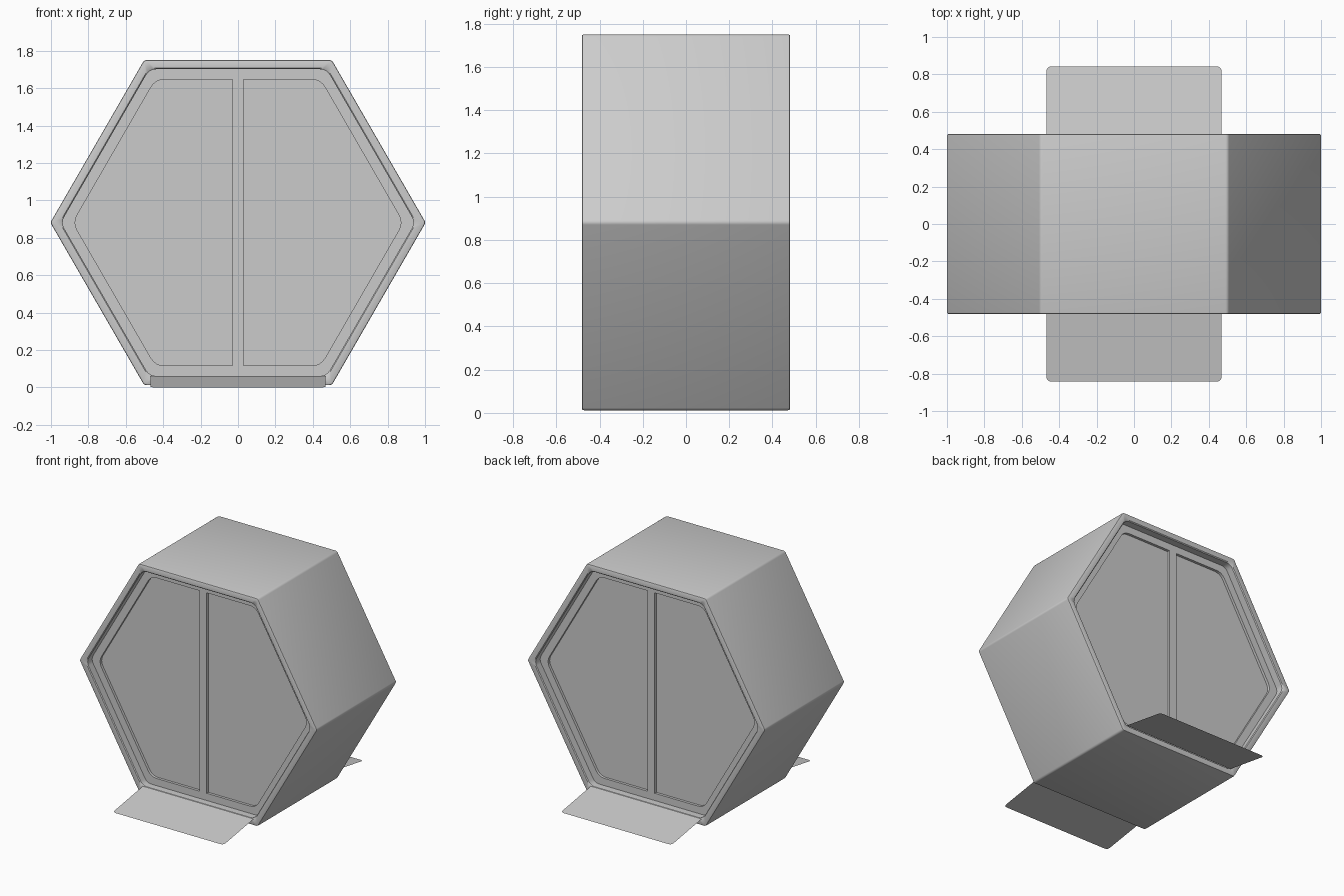
import bpy
import math

if "Cube" in bpy.data.objects:
    bpy.data.objects.remove(bpy.data.objects["Cube"])

CZ = 0.881     # height of the hexagon centre
STEPS = 4      # segments per rounded corner


def hexagon(apothem, radius, y):
    """Rounded hexagon in the xz plane, flat side on top."""
    pts = []
    c = (apothem - radius) / math.cos(math.radians(30))
    for k in range(6):
        a = math.radians(60 * k)
        for i in range(STEPS + 1):
            b = a + math.radians(-30 + 60 * i / STEPS)
            pts.append((c * math.cos(a) + radius * math.cos(b), y,
                        CZ + c * math.sin(a) + radius * math.sin(b)))
    return pts


def make(name, verts, faces, smooth=False):
    mesh = bpy.data.meshes.new(name)
    mesh.from_pydata(verts, [], faces)
    mesh.update()
    ob = bpy.data.objects.new(name, mesh)
    bpy.context.collection.objects.link(ob)
    if smooth:
        bpy.ops.object.select_all(action='DESELECT')
        ob.select_set(True)
        bpy.context.view_layer.objects.active = ob
        bpy.ops.object.shade_smooth_by_angle(angle=math.radians(40))
    return ob


# hexagonal shell with recessed window frames: (apothem, corner radius, y)
front = [(0.765, 0.08, -0.40), (0.765, 0.08, -0.42), (0.82, 0.06, -0.42),
         (0.82, 0.06, -0.474), (0.826, 0.06, -0.48), (0.861, 0.022, -0.482),
         (0.867, 0.022, -0.479), (0.869, 0.0226, -0.472)]
profile = front + [(a, r, -y) for a, r, y in reversed(front)]
verts, faces = [], []
for ring in profile:
    verts += hexagon(*ring)
n = 6 * (STEPS + 1)
for j in range(len(profile) - 1):
    for i in range(n):
        k = (i + 1) % n
        faces.append((j * n + i, j * n + k, (j + 1) * n + k, (j + 1) * n + i))
make("shell", verts, [f[::-1] for f in faces][::1], True)

for side, s in (("front", -1), ("back", 1)):
    # window pane
    order = list(range(n))
    make(side + "_pane", hexagon(0.765, 0.08, s * 0.40),
         [order[::-1] if s > 0 else order])

    # vertical window bar
    bpy.ops.mesh.primitive_cube_add(size=1, location=(0, s * 0.405, CZ))
    bar = bpy.context.object
    bar.name = side + "_window_bar"
    bar.scale = (0.06, 0.03, 1.53)

    # thin sloping ramp with rounded outer corners
    flat = [(0.468, 0.48)]
    for cx, a0 in ((0.443, 0), (-0.443, 90)):
        for i in range(STEPS + 1):
            a = math.radians(a0 + 90 * i / STEPS)
            flat.append((cx + 0.025 * math.cos(a), 0.818 + 0.025 * math.sin(a)))
    flat.append((-0.468, 0.48))
    pts = [(x, s * y, 0.06 * (0.843 - y) / 0.363) for x, y in flat]
    idx = list(range(len(pts)))
    make(side + "_ramp", pts, [idx if s > 0 else idx[::-1]])

# make the shell normals point outward
shell = bpy.data.objects["shell"]
top = max(shell.data.polygons, key=lambda p: p.center.z)
if top.normal.z < 0:
    shell.data.flip_normals()
